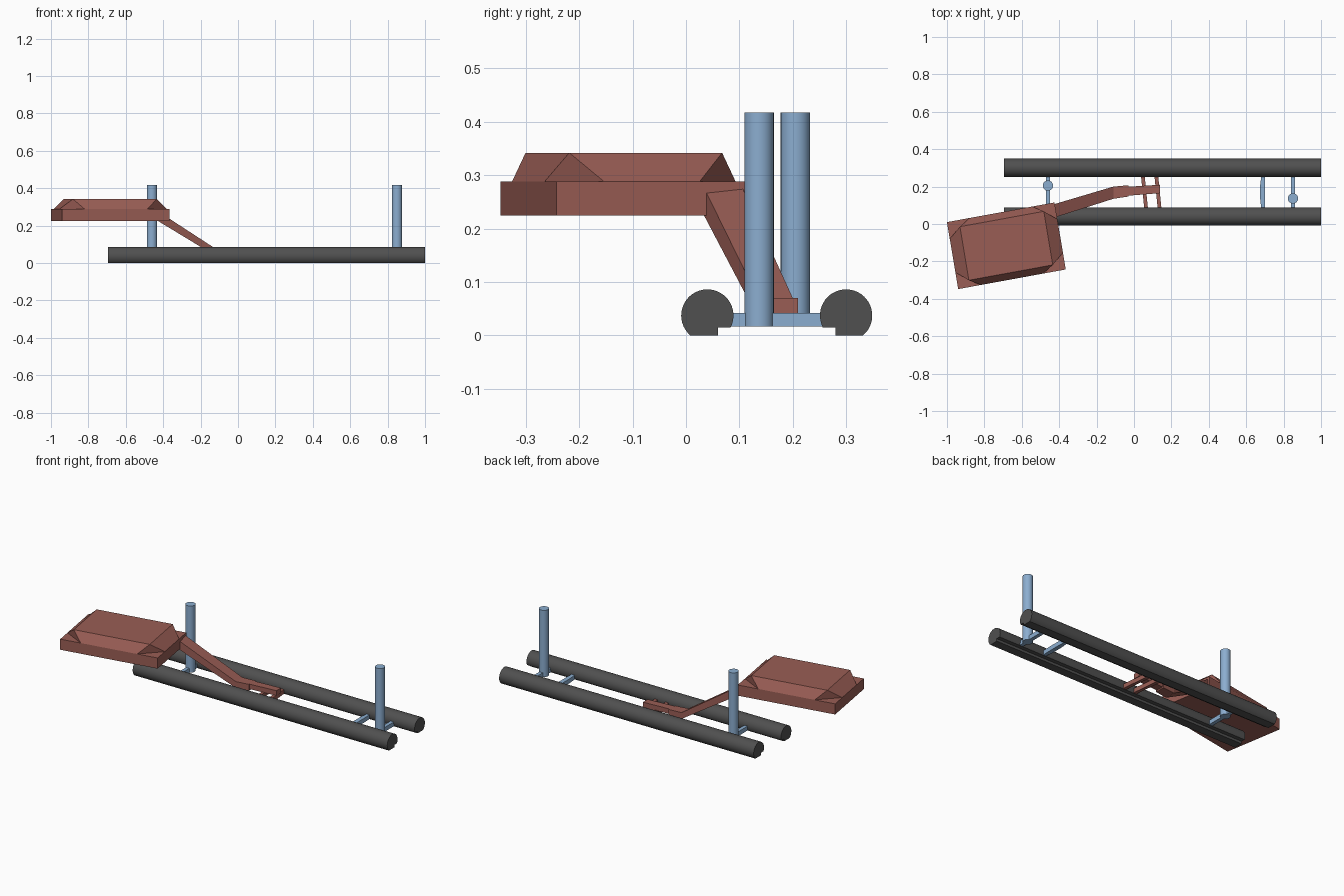
import bpy, bmesh, math
from mathutils import Vector

if "Cube" in bpy.data.objects:
    bpy.data.objects.remove(bpy.data.objects["Cube"])


def material(name, rgb):
    m = bpy.data.materials.new(name)
    m.diffuse_color = (*rgb, 1)
    m.use_nodes = True
    m.node_tree.nodes["Principled BSDF"].inputs["Base Color"].default_value = m.diffuse_color
    return m


DARK = material("dark_rubber", (0.08, 0.08, 0.08))
BROWN = material("red_brown", (0.32, 0.11, 0.09))
BLUE = material("steel_blue", (0.26, 0.42, 0.63))


def loft(name, rings, mat, smooth=False):
    """Skin equal-length rings of points and cap both ends."""
    bm = bmesh.new()
    vs = [[bm.verts.new(p) for p in r] for r in rings]
    n = len(rings[0])
    for a, b in zip(vs, vs[1:]):
        for i in range(n):
            j = (i + 1) % n
            bm.faces.new((a[i], a[j], b[j], b[i]))
    bm.faces.new(vs[0])
    bm.faces.new(vs[-1])
    bmesh.ops.recalc_face_normals(bm, faces=bm.faces)
    me = bpy.data.meshes.new(name)
    bm.to_mesh(me)
    bm.free()
    me.materials.append(mat)
    ob = bpy.data.objects.new(name, me)
    bpy.context.collection.objects.link(ob)
    if smooth:
        bpy.context.view_layer.objects.active = ob
        ob.select_set(True)
        bpy.ops.object.shade_smooth_by_angle(angle=math.radians(30))
        ob.select_set(False)
    return ob


def bar(name, stations, mat, z0=0.016, z1=0.042):
    """Cross bar running along y; stations are (x, y, half width)."""
    return loft(name, [[(x - w, y, z0), (x + w, y, z0), (x + w, y, z1), (x - w, y, z1)]
                       for x, y, w in stations], mat)


# Float rails: round section, flat foot, stepped notch on the inner side
MID, R, CZ, OFF = 0.17, 0.049, 0.037, 0.13
a0 = math.asin((0.015 - CZ) / R)
a1 = math.pi - math.asin(-CZ / R)
arc = [a0 + (a1 - a0) * i / 32 for i in range(33)]
profile = [(R * math.cos(a), CZ + R * math.sin(a)) for a in arc]
profile += [(0.02, 0), (0.02, 0.015)]
for name, s in (("front_rail", 1), ("back_rail", -1)):
    loft(name, [[(x, MID + s * (y - OFF), z) for y, z in profile] for x in (-0.695, 1.0)],
         DARK, True)

# Blue cross bars and posts
for name, x in (("left_crossbar", -0.46), ("right_crossbar", 0.85)):
    bar(name, [(x, 0.08, 0.011), (x, 0.26, 0.011)], BLUE)
bar("inner_crossbar", [(0.69, 0.08, 0.009), (0.688, 0.13, 0.013),
                       (0.688, 0.21, 0.013), (0.69, 0.26, 0.009)], BLUE)
for name, x, y in (("left_post", -0.46, 0.205), ("right_post", 0.85, 0.137)):
    loft(name, [[(x + 0.0275 * math.cos(math.tau * i / 32),
                  y + 0.0275 * math.sin(math.tau * i / 32), z) for i in range(32)]
                for z in (0.016, 0.417)], BLUE, True)

# Deck: turned slab with a clipped-corner raised top
C, U, V = Vector((-0.94, -0.348, 0)), Vector((0.575, 0.105, 0)), Vector((-0.06, 0.358, 0))


def on_deck(uv, z):
    return [C + U * u + V * v + Vector((0, 0, z)) for u, v in uv]


square = [(0, 0), (1, 0), (1, 1), (0, 1)]
loft("deck_slab", [on_deck(square, z) for z in (0.224, 0.288)], BROWN)
c, d, i, j = 0.21, 0.25, 0.11, 0.1
base = [(c, 0), (1 - c, 0), (1, d), (1, 1 - d), (1 - c, 1), (c, 1), (0, 1 - d), (0, d)]
top = [(i, j), (1 - i, j), (1 - i, 1 - j), (i, 1 - j)]
bm = bmesh.new()
b = [bm.verts.new(p) for p in on_deck(base, 0.288)]
t = [bm.verts.new(p) for p in on_deck(top, 0.342)]
bm.faces.new(t)
for k in range(4):
    n = (k + 1) % 4
    bm.faces.new((b[2 * k], b[2 * k + 1], t[n], t[k]))
    bm.faces.new((b[2 * k + 1], b[(2 * k + 2) % 8], t[n]))
bm.faces.new(b[::-1])
bmesh.ops.recalc_face_normals(bm, faces=bm.faces)
me = bpy.data.meshes.new("deck_top")
bm.to_mesh(me)
bm.free()
me.materials.append(BROWN)
bpy.context.collection.objects.link(bpy.data.objects.new("deck_top", me))


# Sloping arm and its foot beam: stations are (x, y low, y high, z low, z high)
def beam(name, stations):
    loft(name, [[(x, y0, z0), (x, y1, z0), (x, y1, z1), (x, y0, z1)]
                for x, y0, y1, z0, z1 in stations], BROWN)


beam("sloping_arm", [(-0.43, 0.033, 0.105, 0.226, 0.278), (-0.11, 0.135, 0.2, 0.032, 0.07),
                     (-0.03, 0.147, 0.207, 0.032, 0.07)])
beam("foot_beam", [(-0.05, 0.15, 0.198, 0.04, 0.07), (0.14, 0.165, 0.21, 0.04, 0.07)])

# Brown cross bars under the foot beam
for name, x in (("foot_crossbar_left", 0.056), ("foot_crossbar_right", 0.128)):
    bar(name, [(x + 0.009, 0.08, 0.01), (x - 0.009, 0.26, 0.01)], BROWN)
